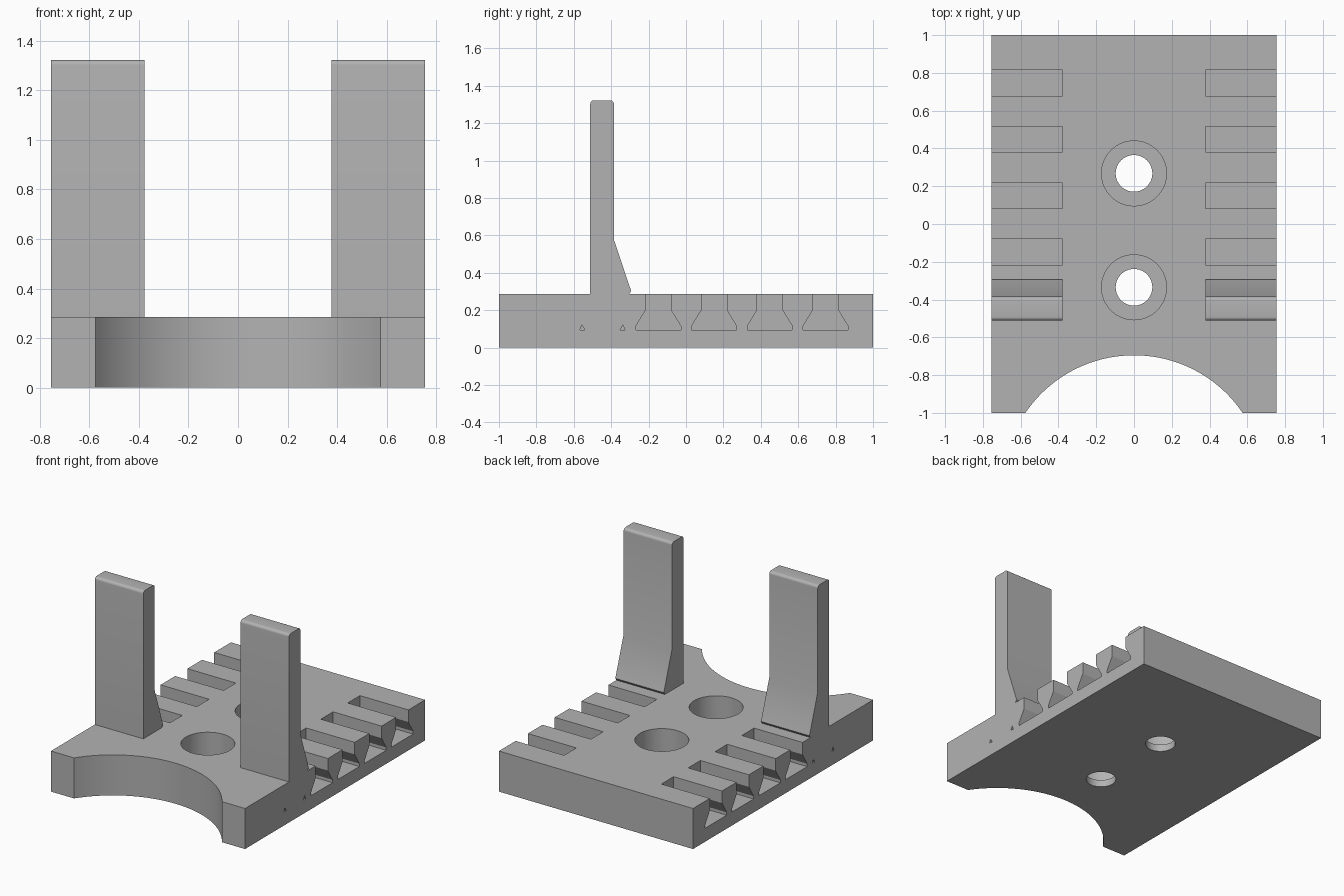
import bpy, bmesh, math

cube = bpy.data.objects.get("Cube")
if cube:
    bpy.data.objects.remove(cube, do_unlink=True)

HALF_W, TOP, INNER = 0.755, 0.285, 0.378

# One grey material for the whole fixture
grey = bpy.data.materials.new("plain grey")
grey.use_nodes = True
colour = (0.45, 0.45, 0.45, 1)
grey.diffuse_color = colour
grey.node_tree.nodes["Principled BSDF"].inputs["Base Color"].default_value = colour


def prism(name, points, offset):
    """Extrude a closed 3D outline along an offset vector."""
    bm = bmesh.new()
    face = bm.faces.new([bm.verts.new(p) for p in points])
    new = bmesh.ops.extrude_face_region(bm, geom=[face])["geom"]
    verts = [v for v in new if isinstance(v, bmesh.types.BMVert)]
    bmesh.ops.translate(bm, verts=verts, vec=offset)
    bmesh.ops.recalc_face_normals(bm, faces=bm.faces)
    mesh = bpy.data.meshes.new(name)
    bm.to_mesh(mesh)
    bm.free()
    obj = bpy.data.objects.new(name, mesh)
    bpy.context.collection.objects.link(obj)
    mesh.materials.append(grey)
    return obj


def side_prism(name, profile, side, outer):
    """Extrude a (y, z) profile from the inner line out to one side."""
    return prism(name, [(side * INNER, y, z) for y, z in profile],
                 (side * (outer - INNER), 0, 0))


def circle(cx, cy, r, z, n=64):
    return [(cx + r * math.cos(2 * math.pi * i / n),
             cy + r * math.sin(2 * math.pi * i / n), z) for i in range(n)]


def cut(target, cutter):
    cutter.hide_render = True
    mod = target.modifiers.new("cut", "BOOLEAN")
    mod.operation, mod.solver, mod.object = "DIFFERENCE", "EXACT", cutter
    bpy.context.view_layer.objects.active = target
    bpy.ops.object.modifier_apply(modifier=mod.name)
    bpy.data.objects.remove(cutter, do_unlink=True)


def smooth(obj):
    bpy.ops.object.select_all(action="DESELECT")
    obj.select_set(True)
    bpy.context.view_layer.objects.active = obj
    bpy.ops.object.shade_smooth_by_angle(angle=math.radians(25))


# Base plate with a curved bite in the front edge
R, CY = 0.695, -1.39
half = math.asin(0.575 / R)
arc = [(R * math.sin(a), CY + R * math.cos(a), 0)
       for a in (-half + 2 * half * i / 40 for i in range(41))]
arc[0], arc[-1] = (-0.575, -1, 0), (0.575, -1, 0)
outline = [(-HALF_W, -1, 0)] + arc + [(HALF_W, -1, 0), (HALF_W, 1, 0), (-HALF_W, 1, 0)]
base = prism("base_plate", outline, (0, 0, TOP))

# Counterbored screw holes
for y in (0.268, -0.335):
    cut(base, prism("bore", circle(0, y, 0.172, 0.05), (0, 0, 0.4)))
    cut(base, prism("hole", circle(0, y, 0.097, -0.1), (0, 0, 0.3)))

# Flared slots, open at the sides
half_slot = [(0.120, 0.095), (0.120, 0.115), (0.068, 0.20), (0.068, 0.35)]
for side in (-1, 1):
    for i in range(4):
        c = -0.148 + 0.298 * i
        profile = [(c + w, z) for w, z in half_slot]
        profile += [(c - w, z) for w, z in reversed(half_slot)]
        cut(base, side_prism("slot", profile, side, 0.85))
    # Small gaps left beside the foot of each post
    for s in (-1, 1):
        gap = [(-0.447 + s * w, z) for w, z in ((0.120, 0.095), (0.095, 0.095), (0.110, 0.122))]
        cut(base, side_prism("gap", gap, side, 0.85))
smooth(base)

# Upright posts with a flared foot at the back and rounded top edges
FRONT, BACK, H, r = -0.512, -0.385, 1.322, 0.02
post = [(FRONT, TOP), (-0.305, TOP), (-0.293, 0.302), (BACK, 0.575)]
angles = [math.radians(15 * i) for i in range(7)]
post += [(BACK - r + r * math.cos(a), H - r + r * math.sin(a)) for a in angles]
post += [(FRONT + r - r * math.sin(a), H - r + r * math.cos(a)) for a in angles]
for side, name in ((1, "left_post"), (-1, "right_post")):
    smooth(side_prism(name, post, side, HALF_W))
